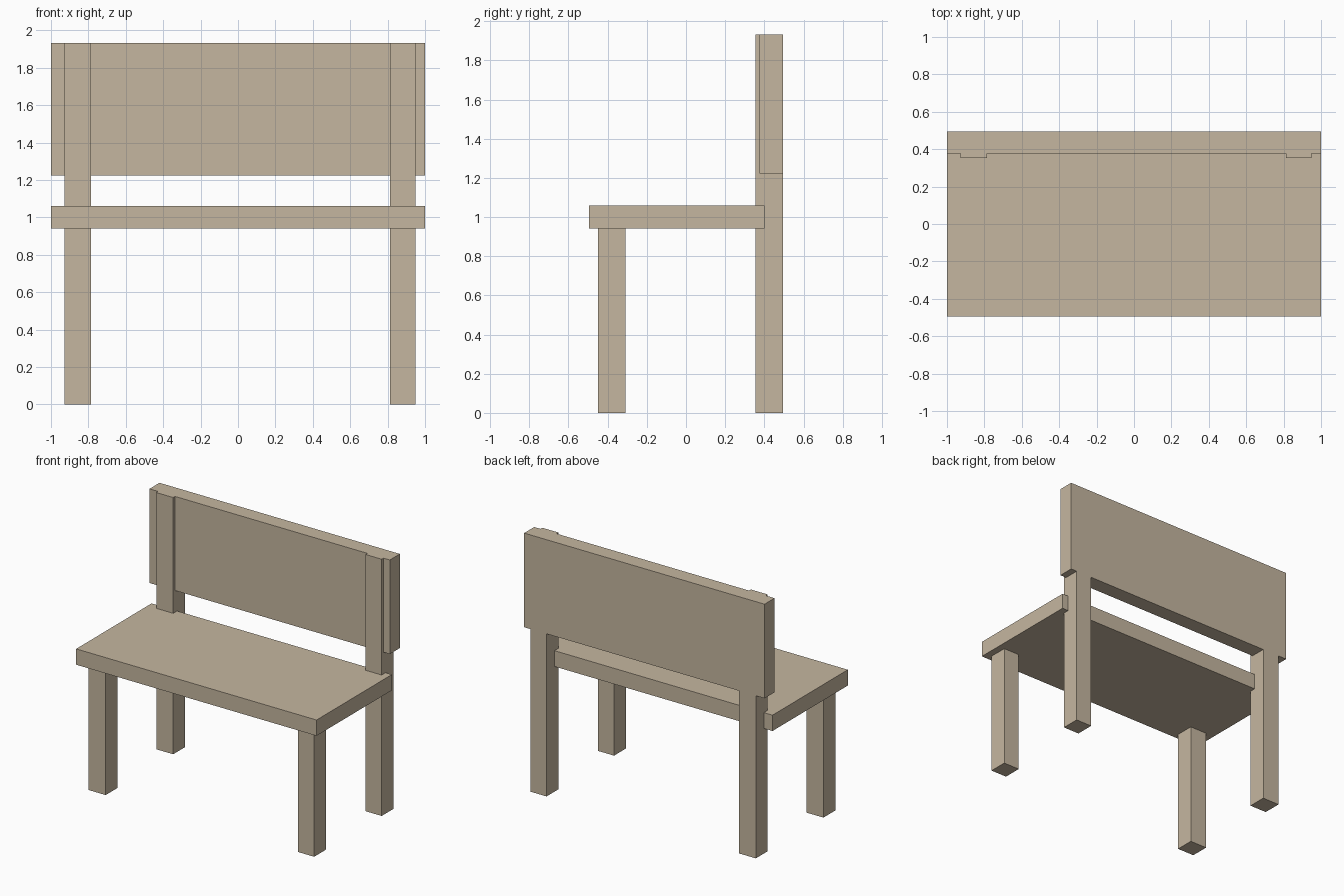
import bpy

if "Cube" in bpy.data.objects:
    bpy.data.objects.remove(bpy.data.objects["Cube"])

# Weathered brown wood
wood = bpy.data.materials.new("wood")
wood.diffuse_color = (0.56, 0.47, 0.35, 1)
wood.use_nodes = True
wood.node_tree.nodes["Principled BSDF"].inputs["Base Color"].default_value = wood.diffuse_color


def box(name, x, y, z):
    """Add a wooden box spanning the given (min, max) ranges."""
    spans = (x, y, z)
    bpy.ops.mesh.primitive_cube_add(size=1, location=[(a + b) / 2 for a, b in spans])
    obj = bpy.context.object
    obj.name = name
    obj.scale = [b - a for a, b in spans]
    bpy.ops.object.transform_apply(location=False, rotation=False, scale=True)
    obj.data.materials.append(wood)
    return obj


# Seat plank and backrest panel
box("seat", (-1, 1), (-0.495, 0.4), (0.941, 1.06))
box("backrest", (-1, 1), (0.376, 0.495), (1.223, 1.931))

# Short front legs under the seat, tall rear posts up to the top of the backrest
for side, x in (("left", (-0.928, -0.787)), ("right", (0.814, 0.948))):
    box(f"front_leg_{side}", x, (-0.449, -0.308), (0, 0.941))
    box(f"back_post_{side}", x, (0.354, 0.495), (0, 1.931))
